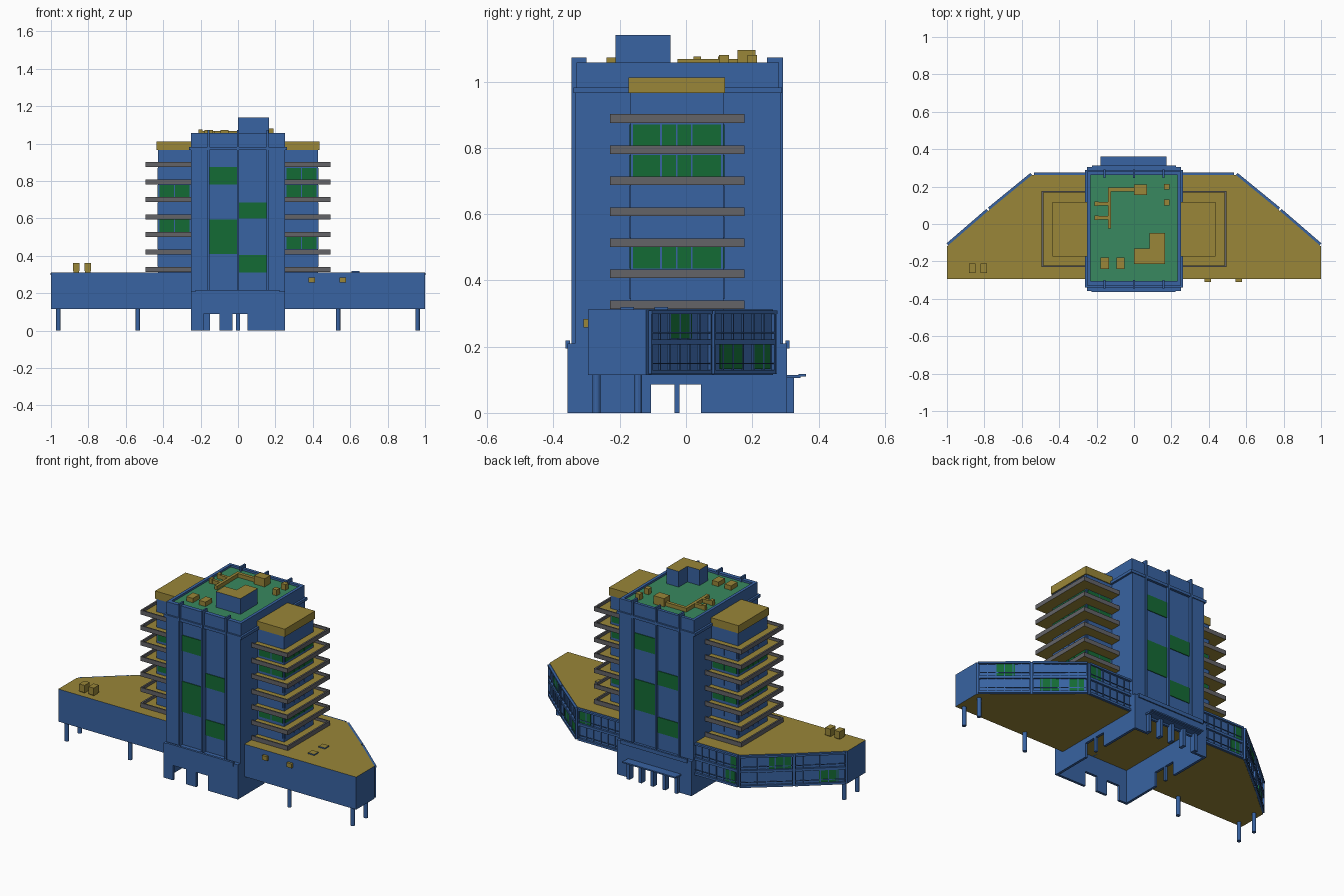
import bpy, bmesh, math
from mathutils import Matrix, Vector

cube = bpy.data.objects.get("Cube")
if cube:
    bpy.data.objects.remove(cube, do_unlink=True)


def material(name, rgb):
    m = bpy.data.materials.new(name)
    m.use_nodes = True
    m.diffuse_color = (*rgb, 1)
    m.node_tree.nodes["Principled BSDF"].inputs["Base Color"].default_value = (*rgb, 1)
    return m


MATS = [material("wall blue", (0.04, 0.125, 0.36)),
        material("deck tan", (0.32, 0.24, 0.04)),
        material("roof green", (0.04, 0.25, 0.115)),
        material("window green", (0.007, 0.145, 0.035)),
        material("rail grey", (0.125, 0.125, 0.135))]
BLUE, TAN, ROOF, GLASS, GREY = range(5)


class Part:
    """Collects boxes and prisms into one object."""

    def __init__(self, name):
        self.name, self.bm = name, bmesh.new()

    def prism(self, outline, z0, z1, side=BLUE, top=None, bottom=None, mat=None):
        bm = self.bm
        lo = [bm.verts.new((x, y, z0)) for x, y in outline]
        hi = [bm.verts.new((x, y, z1)) for x, y in outline]
        n = len(lo)
        faces = [bm.faces.new(hi), bm.faces.new(lo[::-1])]
        faces += [bm.faces.new((lo[i], lo[(i + 1) % n], hi[(i + 1) % n], hi[i])) for i in range(n)]
        for f in faces:
            f.material_index = side
        faces[0].material_index = side if top is None else top
        faces[1].material_index = side if bottom is None else bottom
        bmesh.ops.recalc_face_normals(bm, faces=faces)
        if mat:
            bmesh.ops.transform(bm, matrix=mat, verts=lo + hi)
        return self

    def box(self, x0, x1, y0, y1, z0, z1, side=BLUE, top=None, bottom=None, mat=None):
        return self.prism([(x0, y0), (x1, y0), (x1, y1), (x0, y1)], z0, z1, side, top, bottom, mat)

    def done(self):
        me = bpy.data.meshes.new(self.name)
        self.bm.to_mesh(me)
        self.bm.free()
        for m in MATS:
            me.materials.append(m)
        ob = bpy.data.objects.new(self.name, me)
        bpy.context.collection.objects.link(ob)


def along(a, b):
    """Frame with local x running from a to b; local -y points to its right."""
    d = Vector(b) - Vector(a)
    return Matrix.Translation((*a, 0)) @ Matrix.Rotation(math.atan2(d.y, d.x), 4, 'Z'), d.length


# Tower shaft with corner piers and roof
tower = Part("tower_shaft")
tower.box(-0.235, 0.235, -0.315, 0.275, 0.2, 1.045, BLUE, ROOF, TAN)
for sx in (-1, 1):
    for y0, y1 in ((-0.335, -0.26), (0.21, 0.285)):
        tower.box(*sorted((sx * 0.16, sx * 0.25)), y0, y1, 0.2, 0.975)
    tower.box(*sorted((sx * 0.232, sx * 0.25)), -0.33, 0.276, 0.2, 1.057)
    tower.box(*sorted((sx * 0.235, sx * 0.262)), -0.34, 0.29, 0.965, 0.982)
for y0, y1 in ((-0.33, -0.305), (0.262, 0.28)):
    tower.box(-0.25, 0.25, y0, y1, 0.965, 1.057)
for y0, y1 in ((-0.34, -0.31), (0.27, 0.29)):
    tower.box(-0.262, 0.262, y0, y1, 0.965, 0.982)
tower.done()

# Vertical fins on front and back
fins = Part("tower_fins")
for x in (-0.157, 0, 0.157):
    fins.box(x - 0.005, x + 0.005, -0.346, -0.3, 0.2, 1.073)
    fins.box(x - 0.005, x + 0.005, 0.245, 0.292, 0.2, 1.073)
fins.done()

# Lit tower windows, turned half round for the back
glass = Part("tower_windows")
for x0, x1, z0, z1 in ((-0.152, -0.005, 0.78, 0.875), (-0.152, -0.005, 0.41, 0.595),
                       (0.005, 0.152, 0.6, 0.685), (0.005, 0.152, 0.31, 0.405)):
    glass.box(x0, x1, -0.319, -0.314, z0, z1, GLASS)
    glass.box(-x1, -x0, 0.274, 0.279, z0, z1, GLASS)
glass.done()

# Hollow base with door openings
base = Part("tower_base")


def wall(a, b, z1, doors, door_top):
    m, length = along(a, b)
    x = 0
    for d0, d1 in doors:
        base.box(x, d0, 0, 0.015, 0, door_top, mat=m)
        x = d1
    base.box(x, length, 0, 0.015, 0, door_top, mat=m)
    base.box(0, length, 0, 0.015, door_top, z1, mat=m)


wall((-0.25, -0.358), (0.25, -0.358), 0.21, [(0.065, 0.15), (0.22, 0.3)], 0.09)
wall((0.25, -0.358), (0.25, 0.305), 0.21, [(0.253, 0.323), (0.338, 0.403)], 0.085)
wall((-0.25, 0.305), (-0.25, -0.358), 0.21, [(0.26, 0.325), (0.34, 0.41)], 0.085)
wall((0.25, 0.305), (-0.25, 0.305), 0.21, [(0.1 + i * 0.08, 0.16 + i * 0.08) for i in range(4)], 0.095)
base.box(-0.228, 0.222, -0.364, -0.35, 0.195, 0.218)
base.box(-0.25, 0.25, -0.358, -0.315, 0.2, 0.21, BLUE, BLUE, TAN)
base.box(-0.25, 0.25, 0.275, 0.305, 0.2, 0.21, BLUE, BLUE, TAN)
base.box(-0.225, 0.225, 0.3, 0.312, 0.195, 0.218)
base.done()

# Back entrance canopy and its piers
canopy = Part("entrance_canopy")
canopy.box(-0.18, 0.175, 0.3, 0.345, 0.105, 0.115).box(-0.18, 0.175, 0.34, 0.362, 0.11, 0.118)
for i in range(5):
    x = -0.17 + i * 0.08
    canopy.box(x, x + 0.02, 0.3, 0.326, 0, 0.105)
canopy.done()

# Roof house, ducts and units
house = Part("roof_house")
house.prism([(0, -0.213), (0.165, -0.213), (0.165, -0.047), (0.082, -0.047), (0.082, -0.13), (0, -0.13)],
            1.04, 1.14, BLUE, TAN).done()
plant = Part("roof_plant")
for x0, x1, y0, y1, z1 in ((0, 0.07, 0.155, 0.21, 1.095), (-0.14, 0, 0.175, 0.195, 1.068),
                           (-0.14, -0.122, -0.025, 0.176, 1.068), (-0.2, -0.14, 0.1, 0.117, 1.068),
                           (-0.2, -0.14, 0.025, 0.042, 1.068), (-0.21, -0.19, 0.097, 0.12, 1.075),
                           (-0.21, -0.19, 0.022, 0.045, 1.075), (0.16, 0.19, 0.185, 0.215, 1.08),
                           (0.16, 0.19, 0.1, 0.13, 1.08), (-0.178, -0.135, -0.24, -0.178, 1.072),
                           (-0.093, -0.05, -0.24, -0.178, 1.072)):
    plant.box(x0, x1, y0, y1, 1.04, z1, TAN)
plant.done()

# Side blocks, balconies and wide podium, for each side
FACADE = [(1, -0.12), (0.78, 0.07), (0.545, 0.262), (0.24, 0.262)]
LIT_FLOORS = {1: (1, 4, 5), -1: (2, 4)}
LIT_PODIUM = {1: [(0, 1, 0.37, 0.71), (1, 0, 0.16, 0.5), (1, 0, 0.68, 0.94), (2, 1, 0.06, 0.3)],
              -1: [(0, 0, 0.17, 0.54), (1, 1, 0.07, 0.47), (2, 1, 0.06, 0.22), (2, 0, 0.1, 0.3)]}
for s, label in ((1, "left"), (-1, "right")):
    flip = Matrix.Scale(s, 4, (1, 0, 0))

    block = Part(label + "_side_block")
    block.box(0.23, 0.428, -0.168, 0.113, 0.3, 0.97, mat=flip)
    block.box(0.23, 0.435, -0.173, 0.118, 0.965, 1.012, TAN, mat=flip)
    for floor in range(6):
        z0 = 0.343 + floor * 0.0925
        z1 = z0 + 0.065
        c = GLASS if floor in LIT_FLOORS[s] else BLUE
        for a, b in ((-0.16, -0.078), (-0.072, -0.03), (-0.025, 0.015), (0.02, 0.105)):
            block.box(0.425, 0.431, a, b, z0, z1, c, mat=flip)
        for a, b in ((0.26, 0.337), (0.343, 0.42)):
            block.box(a, b, -0.171, -0.165, z0, z1, c, mat=flip)
            block.box(a, b, 0.11, 0.116, z0, z1, c, mat=flip)
    block.done()

    balcony = Part(label + "_balconies")
    for floor in range(7):
        z = 0.313 + floor * 0.0937
        balcony.box(0.24, 0.485, -0.222, 0.168, z, z + 0.01, TAN, mat=flip)
        for box in ((0.485, 0.495, -0.23, 0.176), (0.25, 0.485, -0.23, -0.222), (0.25, 0.485, 0.168, 0.176)):
            balcony.box(*box, z, z + 0.026, GREY, GREY, TAN, mat=flip)
    balcony.done()

    # Podium body with banded window facade
    podium = Part(label + "_podium")
    podium.prism([(0.24, -0.295), (1, -0.295)] + FACADE, 0.115, 0.312, BLUE, TAN, TAN, flip)
    for i, (a, b) in enumerate(zip(FACADE, FACADE[1:])):
        m, length = along(a, b)
        m = flip @ m
        for z0, z1, out in ((0.117, 0.13, 0.012), (0.207, 0.222, 0.012), (0.298, 0.309, 0.014)):
            podium.box(0.01, length, -out, 0.005, z0, z1, mat=m)
        for z in (0.147, 0.24):
            podium.box(0.01, length, -0.011, -0.008, z, z + 0.004, mat=m)
        for k in range(7):
            x = 0.01 + (length - 0.016) * k / 6
            deep = 0.012 if k % 6 == 0 else 0.006
            podium.box(x, x + 0.006, -deep, 0.005, 0.12, 0.305, mat=m)
        for seg, floor, t0, t1 in LIT_PODIUM[s]:
            if seg == i:
                z = 0.132 + floor * 0.092
                podium.box(t0 * length, t1 * length, -0.005, 0.001, z, z + 0.074, GLASS, mat=m)
    podium.done()

    # Round legs
    legs = Part(label + "_legs")
    ring = [(0.012 * math.cos(math.tau * i / 12), 0.012 * math.sin(math.tau * i / 12)) for i in range(12)]
    for x, y in ((0.535, -0.27), (0.96, -0.27), (0.96, -0.145)):
        legs.prism(ring, 0, 0.12, mat=Matrix.Translation((s * x, y, 0)))
    legs.done()

# Podium roof units, hatches and front wall lamps
units = Part("podium_units")
for x in (-0.865, -0.803):
    units.box(x - 0.018, x + 0.018, -0.262, -0.212, 0.318, 0.362, TAN)
    units.box(x - 0.014, x + 0.014, -0.255, -0.22, 0.305, 0.32, TAN)
for y in (-0.075, -0.177):
    units.box(0.608, 0.65, y - 0.02, y + 0.02, 0.305, 0.319, BLUE, TAN)
for x in (0.395, 0.56):
    units.box(x - 0.017, x + 0.017, -0.31, -0.29, 0.258, 0.284, TAN)
units.done()
